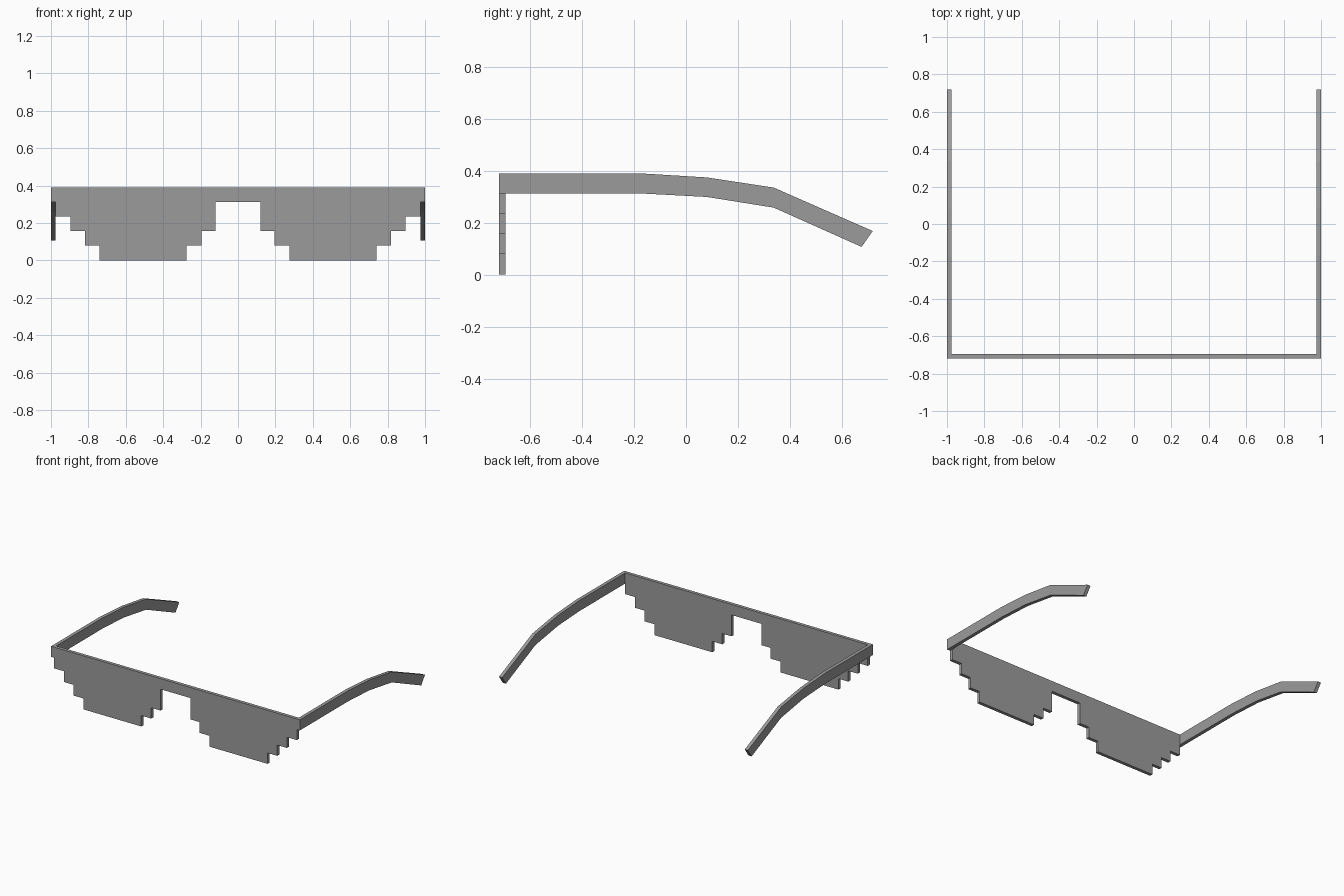
import bpy, bmesh
from mathutils import Vector

if "Cube" in bpy.data.objects:
    bpy.data.objects.remove(bpy.data.objects["Cube"])

Y_FRONT, Y_BACK = -0.718, -0.694
T = 0.025  # arm thickness

# Dark grey plastic shared by all parts
plastic = bpy.data.materials.new("dark_plastic")
plastic.diffuse_color = (0.33, 0.33, 0.33, 1)
plastic.use_nodes = True
plastic.node_tree.nodes["Principled BSDF"].inputs["Base Color"].default_value = plastic.diffuse_color


def extrude_profile(name, points, offset):
    """Fill a closed 3D outline and extrude it by offset."""
    bm = bmesh.new()
    face = bm.faces.new([bm.verts.new(p) for p in points])
    res = bmesh.ops.extrude_face_region(bm, geom=[face], use_keep_orig=True)
    verts = [g for g in res["geom"] if isinstance(g, bmesh.types.BMVert)]
    bmesh.ops.translate(bm, verts=verts, vec=Vector(offset))
    bmesh.ops.recalc_face_normals(bm, faces=bm.faces[:])
    mesh = bpy.data.meshes.new(name)
    bm.to_mesh(mesh)
    bm.free()
    mesh.materials.append(plastic)
    obj = bpy.data.objects.new(name, mesh)
    bpy.context.collection.objects.link(obj)
    return obj


# Stepped front: right half outline (x, z) from bridge to outer top corner
half = [(0.12, 0.312), (0.12, 0.157), (0.195, 0.157), (0.195, 0.079),
        (0.275, 0.079), (0.275, 0), (0.74, 0), (0.74, 0.079),
        (0.818, 0.079), (0.818, 0.157), (0.895, 0.157), (0.895, 0.235),
        (0.975, 0.235), (0.975, 0.312), (1, 0.312), (1, 0.389)]
outline = half + [(-x, z) for x, z in reversed(half)]
extrude_profile("lens_front", [(x, Y_FRONT, z) for x, z in outline],
                (0, Y_BACK - Y_FRONT, 0))

# Bent side arms (y, z), one per side
arm = [(Y_BACK, 0.389), (-0.165, 0.389), (0.08, 0.374), (0.337, 0.335),
       (0.718, 0.168), (0.675, 0.107), (0.337, 0.258), (0.08, 0.299),
       (-0.165, 0.312), (Y_BACK, 0.312)]
for side, label in ((-1, "left"), (1, "right")):
    extrude_profile(f"{label}_arm", [(side, y, z) for y, z in arm],
                    (-side * T, 0, 0))
